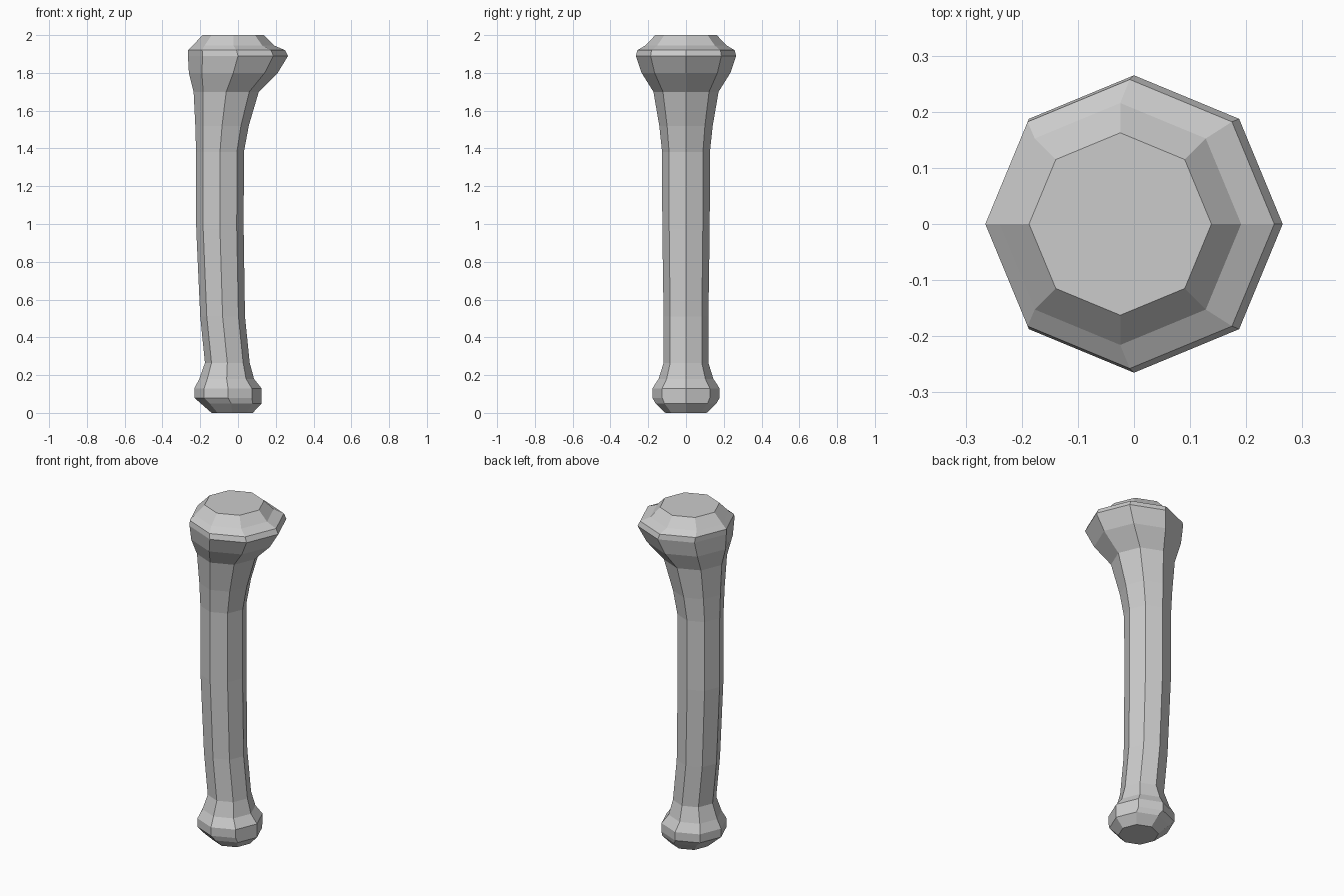
import bpy, bmesh
from math import cos, sin, pi

if "Cube" in bpy.data.objects:
    bpy.data.objects.remove(bpy.data.objects["Cube"])

SIDES = 8
# Cross-sections from bottom to top: height, left x, right x
SECTIONS = [
    (0.00, -0.140, 0.078), (0.05, -0.197, 0.125), (0.08, -0.231, 0.125),
    (0.13, -0.231, 0.125), (0.18, -0.205, 0.085), (0.265, -0.175, 0.062),
    (0.51, -0.200, 0.037), (0.97, -0.221, 0.030), (1.38, -0.222, 0.031),
    (1.52, -0.226, 0.057), (1.70, -0.235, 0.110), (1.80, -0.260, 0.210),
    (1.89, -0.265, 0.265), (1.92, -0.265, 0.250), (1.945, -0.240, 0.191),
    (2.00, -0.187, 0.138),
]


def ring(bm, z, left, right):
    c, r = (left + right) / 2, (right - left) / 2
    return [bm.verts.new((c + r * cos(2 * pi * i / SIDES),
                          r * sin(2 * pi * i / SIDES), z)) for i in range(SIDES)]


# Bone: octagonal loft with flat end caps
bm = bmesh.new()
rings = [ring(bm, *s) for s in SECTIONS]
for a, b in zip(rings, rings[1:]):
    for i in range(SIDES):
        j = (i + 1) % SIDES
        bm.faces.new((a[i], a[j], b[j], b[i]))
bm.faces.new(rings[0][::-1])
bm.faces.new(rings[-1])
bmesh.ops.recalc_face_normals(bm, faces=bm.faces)

mesh = bpy.data.meshes.new("bone")
bm.to_mesh(mesh)
bm.free()
bpy.context.collection.objects.link(bpy.data.objects.new("bone", mesh))
